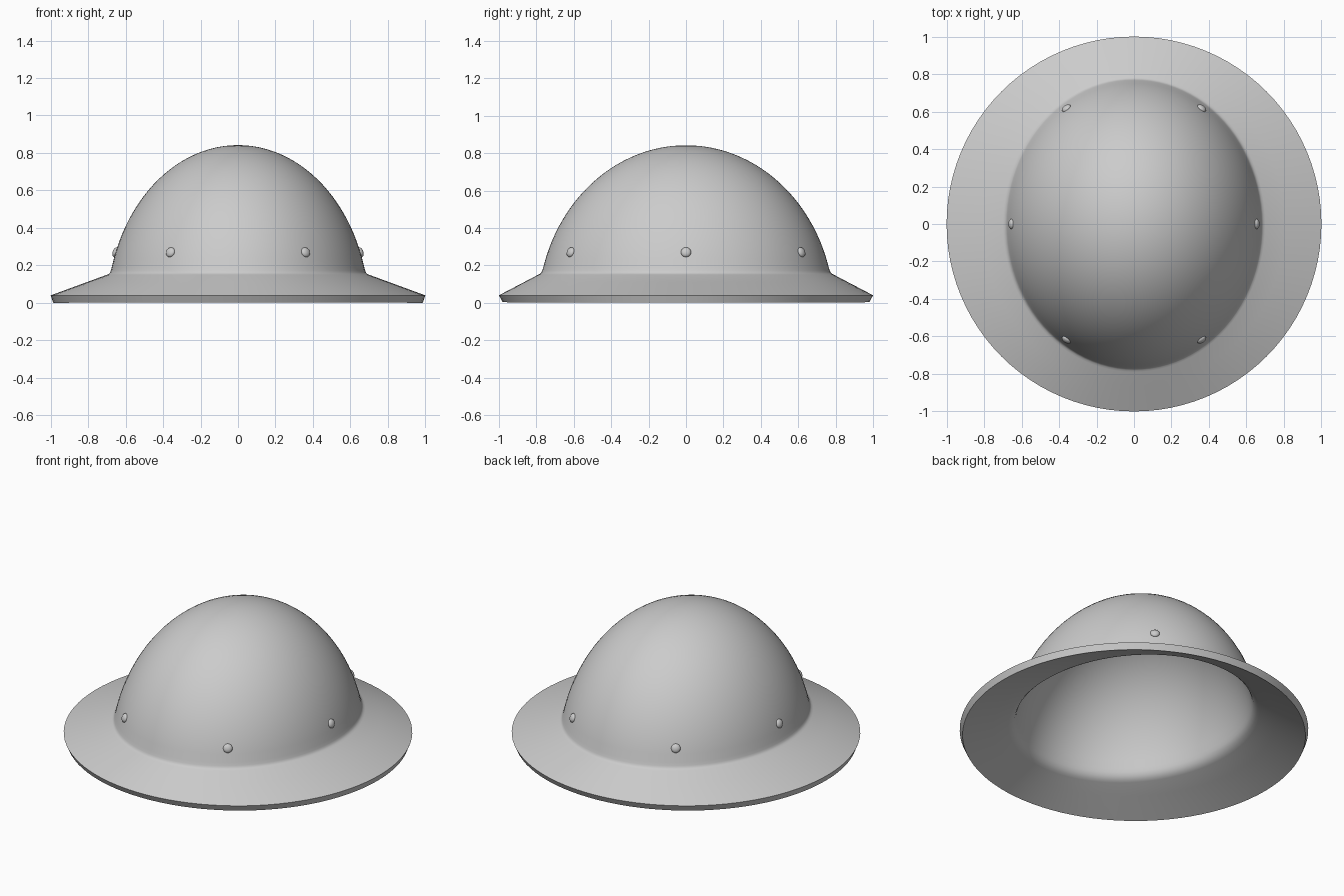
import bpy, bmesh, math
from mathutils import Vector

old = bpy.data.objects.get("Cube")
if old:
    bpy.data.objects.remove(old, do_unlink=True)

steel = bpy.data.materials.new("grey steel")
steel.use_nodes = True
GREY = (0.6, 0.6, 0.6, 1)
steel.diffuse_color = GREY
steel.node_tree.nodes["Principled BSDF"].inputs["Base Color"].default_value = GREY

SEGS = 96
HALF_X, HALF_Y = 0.68, 0.77      # dome footprint
TOP, CENTRE, SEAM = 0.842, -0.05, 0.16


def finish(bm, name):
    mesh = bpy.data.meshes.new(name)
    bmesh.ops.recalc_face_normals(bm, faces=bm.faces)
    bm.to_mesh(mesh)
    bm.free()
    mesh.materials.append(steel)
    obj = bpy.data.objects.new(name, mesh)
    bpy.context.collection.objects.link(obj)
    bpy.ops.object.select_all(action="DESELECT")
    obj.select_set(True)
    bpy.context.view_layer.objects.active = obj
    return obj


def dome_scale(z):
    """Fraction of the footprint at height z."""
    def r(h):
        return math.sqrt(max(0, 1 - ((h - CENTRE) / (TOP - CENTRE)) ** 2))
    return r(z) / r(SEAM)


# Section from crown to brim edge: half widths in x and y, height
rings = []
start = math.asin((0.19 - CENTRE) / (TOP - CENTRE))
for i in range(1, 25):
    a = math.pi / 2 + (start - math.pi / 2) * i / 24
    z = CENTRE + (TOP - CENTRE) * math.sin(a)
    s = dome_scale(z)
    rings.append((HALF_X * s, HALF_Y * s, z))
# Soft fold between dome and brim
for out, z in ((-0.001, 0.172), (0.003, 0.162), (0.01, 0.155), (0.02, 0.150)):
    rings.append((HALF_X + out, HALF_Y + out, z))
for t in (0.35, 0.7, 1):
    rings.append((0.7 + 0.3 * t, 0.79 + 0.21 * t, 0.15 - 0.11 * t))

# Shell: dome and brim in one skin, thickened inward
bm = bmesh.new()
crown = bm.verts.new((0, 0, TOP))
loops = [[bm.verts.new((rx * math.cos(2 * math.pi * k / SEGS),
                        ry * math.sin(2 * math.pi * k / SEGS), z))
          for k in range(SEGS)] for rx, ry, z in rings]
for k in range(SEGS):
    n = (k + 1) % SEGS
    bm.faces.new((crown, loops[0][k], loops[0][n]))
    for upper, lower in zip(loops, loops[1:]):
        bm.faces.new((upper[k], lower[k], lower[n], upper[n]))
shell = finish(bm, "helmet_shell")
solid = shell.modifiers.new("thickness", "SOLIDIFY")
solid.thickness = 0.042
solid.offset = -1
bpy.ops.object.modifier_apply(modifier=solid.name)
bpy.ops.object.shade_smooth_by_angle(angle=math.radians(40))

# Rivets: flattened studs around the dome
s = dome_scale(0.27)
ax, ay = HALF_X * s, HALF_Y * s
for i in range(6):
    a = i * math.pi / 3
    if i % 3:
        a += math.radians(-3.5 if math.sin(2 * a) > 0 else 3.5)
    pos = Vector((ax * math.cos(a), ay * math.sin(a), 0.27))
    normal = Vector((pos.x / ax ** 2, pos.y / ay ** 2, 0))
    bm = bmesh.new()
    bmesh.ops.create_uvsphere(bm, u_segments=20, v_segments=12, radius=0.027)
    rivet = finish(bm, "rivet_%d" % (i + 1))
    rivet.scale = (1, 1, 0.6)
    rivet.rotation_euler = (normal + Vector((0, 0, 0.5))).to_track_quat("Z", "Y").to_euler()
    rivet.location = pos
    bpy.ops.object.shade_smooth_by_angle(angle=math.radians(40))
